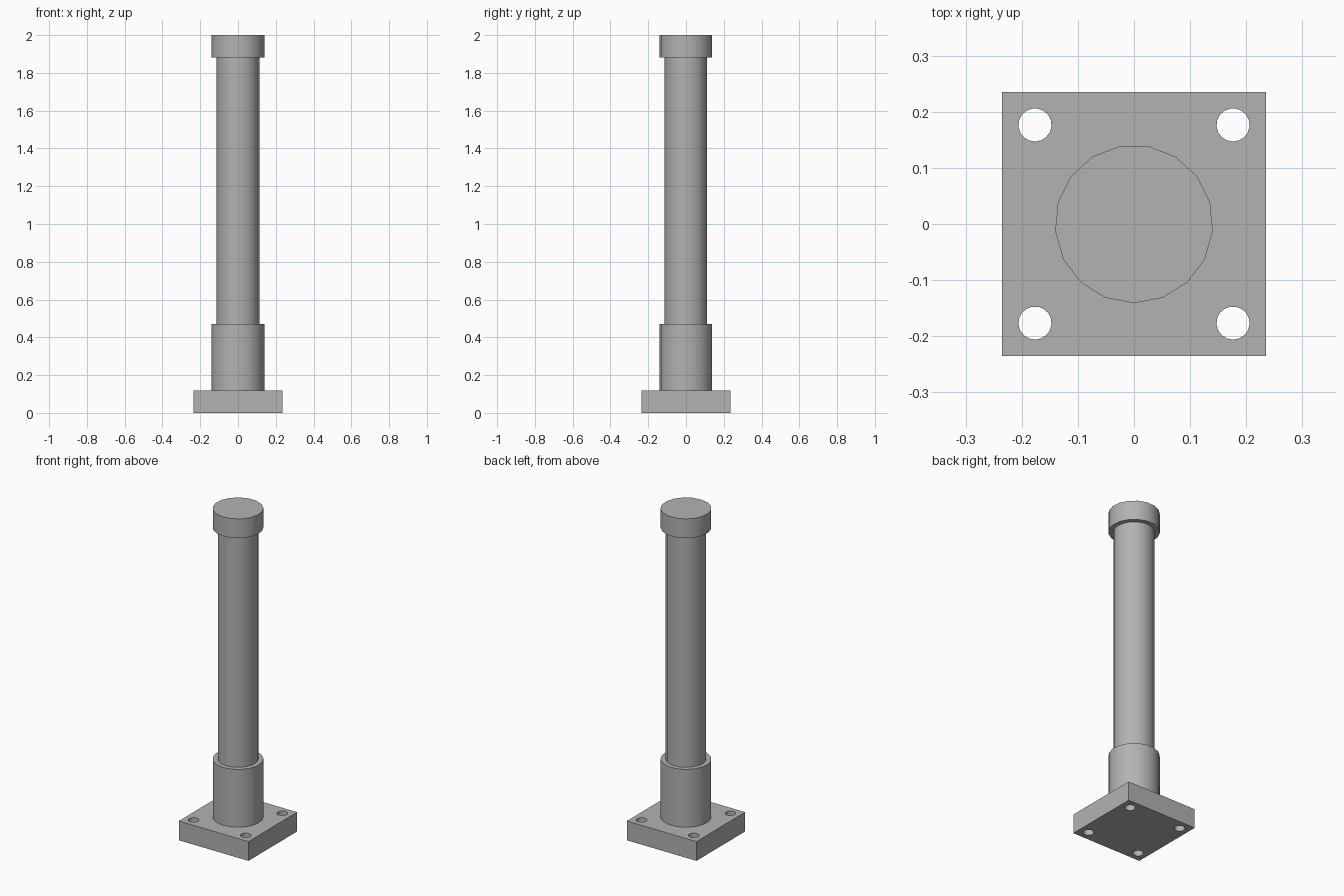
import bpy, math
from math import radians

cube = bpy.data.objects.get("Cube")
if cube:
    bpy.data.objects.remove(cube, do_unlink=True)

SIDES = 17
HALF = 0.2353        # half width of the base plate
PLATE_TOP = 0.1176
COLLAR_TOP = 0.4706
CAP_BOTTOM = 1.8824

grey = bpy.data.materials.new("steel grey")
grey.use_nodes = True
colour = (0.448, 0.448, 0.448, 1)
grey.diffuse_color = colour
grey.node_tree.nodes["Principled BSDF"].inputs["Base Color"].default_value = colour


def cylinder(name, radius, bottom, top, x=0, y=0):
    """Upright cylinder with one corner facing the front."""
    bpy.ops.mesh.primitive_cylinder_add(
        vertices=SIDES, radius=radius, depth=top - bottom,
        location=(x, y, (bottom + top) / 2), rotation=(0, 0, radians(180)))
    obj = bpy.context.object
    obj.name = name
    obj.data.materials.append(grey)
    bpy.ops.object.shade_smooth_by_angle(angle=radians(40))
    return obj


# Base plate
bpy.ops.mesh.primitive_cube_add(size=1, location=(0, 0, PLATE_TOP / 2))
plate = bpy.context.object
plate.name = "base_plate"
plate.scale = (2 * HALF, 2 * HALF, PLATE_TOP)
bpy.ops.object.transform_apply(location=False, rotation=False, scale=True)
plate.data.materials.append(grey)

# Bolt holes through the plate corners
for x in (-1, 1):
    for y in (-1, 1):
        cutter = cylinder("bolt_hole_cutter", 0.0295, -0.05, PLATE_TOP + 0.05,
                          x * 0.1765, y * 0.1765)
        cut = plate.modifiers.new("bolt_hole", "BOOLEAN")
        cut.operation = "DIFFERENCE"
        cut.solver = "EXACT"
        cut.object = cutter
        bpy.context.view_layer.objects.active = plate
        bpy.ops.object.modifier_apply(modifier=cut.name)
        bpy.data.objects.remove(cutter, do_unlink=True)

bpy.ops.object.select_all(action="DESELECT")
plate.select_set(True)
bpy.context.view_layer.objects.active = plate
bpy.ops.object.shade_smooth_by_angle(angle=radians(40))

# Post, with its collar and end cap
cylinder("collar", 0.141, PLATE_TOP, COLLAR_TOP)
cylinder("post", 0.113, COLLAR_TOP, CAP_BOTTOM)
cylinder("end_cap", 0.141, CAP_BOTTOM, 2)
